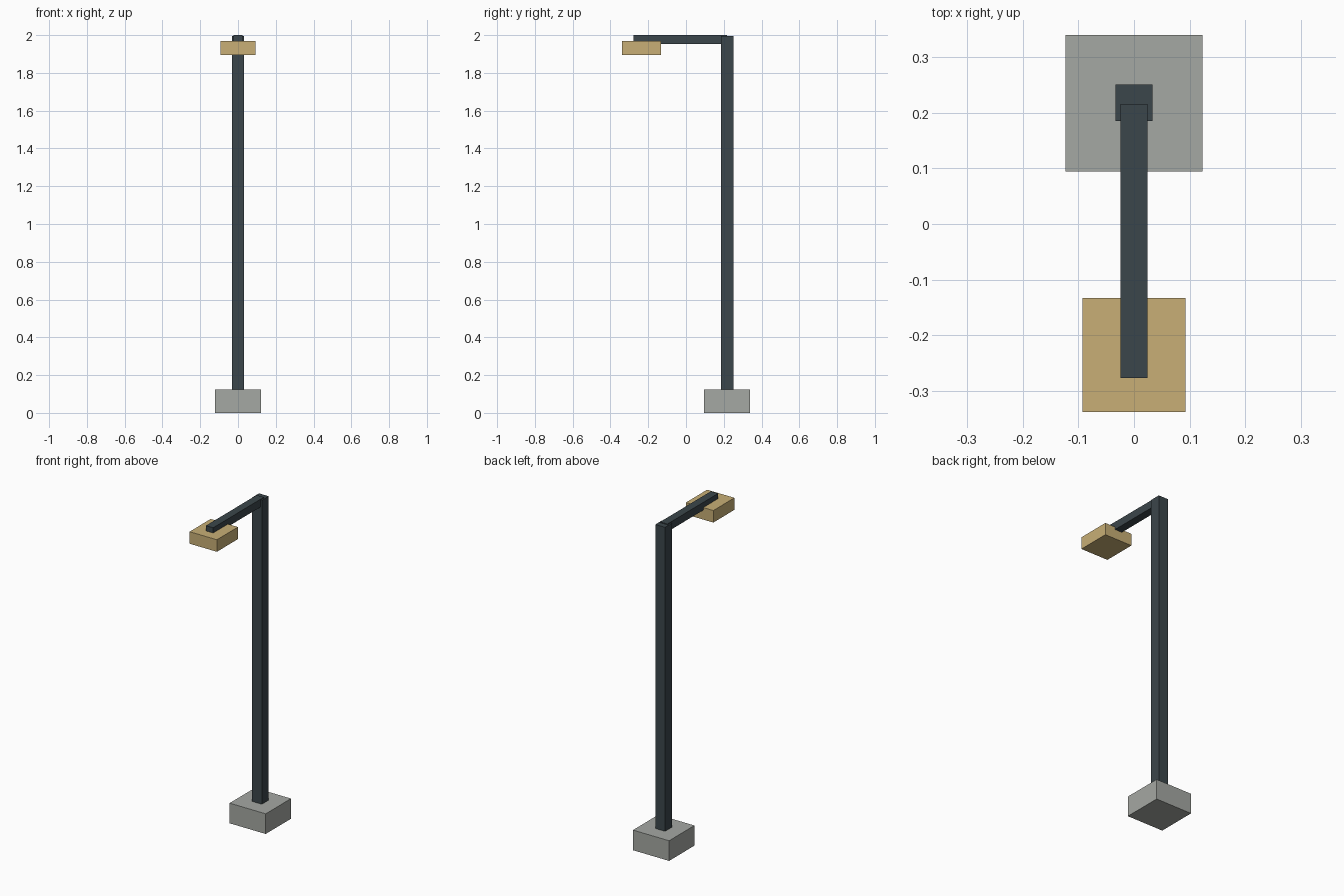
import bpy

old = bpy.data.objects.get("Cube")
if old:
    bpy.data.objects.remove(old, do_unlink=True)


def material(name, rgb):
    mat = bpy.data.materials.new(name)
    mat.use_nodes = True
    mat.diffuse_color = (*rgb, 1)
    mat.node_tree.nodes["Principled BSDF"].inputs["Base Color"].default_value = (*rgb, 1)
    return mat


def box(name, x, y, z, mat):
    """Box spanning the given (low, high) ranges."""
    spans = (x, y, z)
    bpy.ops.mesh.primitive_cube_add(size=1, location=[(a + b) / 2 for a, b in spans])
    obj = bpy.context.object
    obj.name = name
    obj.scale = [b - a for a, b in spans]
    bpy.ops.object.transform_apply(location=False, rotation=False, scale=True)
    obj.data.materials.append(mat)
    return obj


concrete = material("concrete grey", (0.376, 0.392, 0.366))
steel = material("dark steel", (0.044, 0.061, 0.070))
amber = material("lamp amber", (0.578, 0.429, 0.181))

# Footing and upright
box("base_block", (-0.123, 0.123), (0.094, 0.340), (0, 0.124), concrete)
box("pole", (-0.033, 0.033), (0.185, 0.251), (0.124, 1.995), steel)

# Overhanging arm, its lower edge let into the lamp housing
box("arm", (-0.0246, 0.0246), (-0.277, 0.216), (1.952, 2.0), steel)
box("lamp_head", (-0.093, 0.093), (-0.338, -0.133), (1.894, 1.968), amber)
